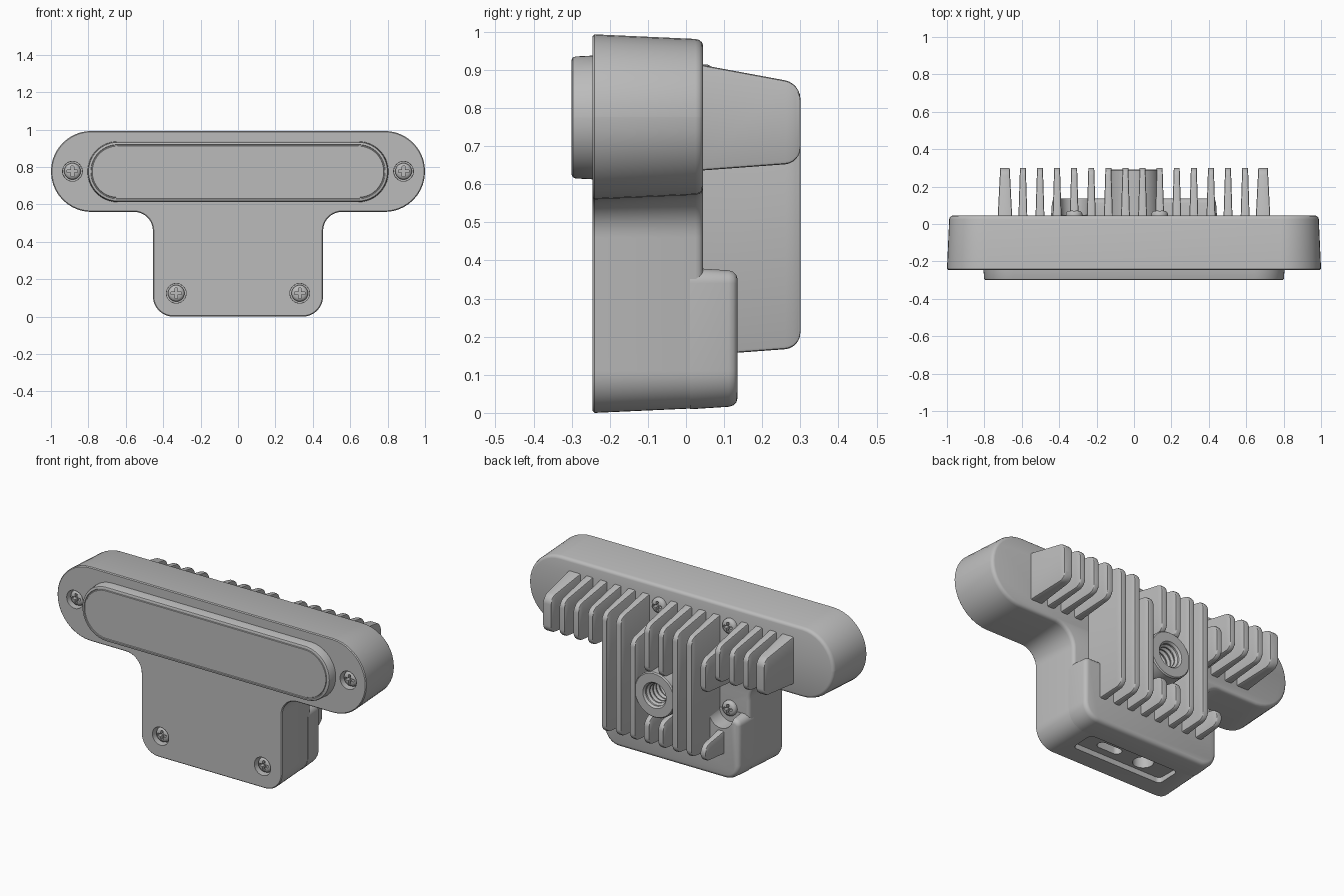
import bpy, bmesh, math
from mathutils import Vector, Matrix

if "Cube" in bpy.data.objects:
    bpy.data.objects.remove(bpy.data.objects["Cube"])

metal = bpy.data.materials.new("grey_metal")
metal.use_nodes = True
GREY = (0.5, 0.5, 0.5, 1)
metal.diffuse_color = GREY
metal.node_tree.nodes["Principled BSDF"].inputs["Base Color"].default_value = GREY
parts = []


def make(name, bm):
    bmesh.ops.recalc_face_normals(bm, faces=bm.faces)
    mesh = bpy.data.meshes.new(name)
    bm.to_mesh(mesh)
    bm.free()
    mesh.materials.append(metal)
    obj = bpy.data.objects.new(name, mesh)
    bpy.context.collection.objects.link(obj)
    parts.append(obj)
    return obj


def rounded(corners, inset=0, seg=10):
    """Outline of right-angled (x, z, radius) corners, shrunk by inset."""
    out = []
    for i, (x, z, r) in enumerate(corners):
        p = Vector((x, z))
        a = (Vector(corners[i - 1][:2]) - p).normalized()
        b = (Vector(corners[(i + 1) % len(corners)][:2]) - p).normalized()
        side = 1 if b.cross(a) > 0 else -1
        p += (a + b) * inset * side
        r = max(r - inset * side, 0.001)
        for k in range(seg + 1):
            t = math.pi / 2 * k / seg
            out.append(p + r * (a + b - b * math.cos(t) - a * math.sin(t)))
    return out


def box(x0, x1, z0, z1, r):
    return [(x0, z0, r), (x1, z0, r), (x1, z1, r), (x0, z1, r)]


def loft(name, layers, bm=None):
    """Skin matching (y, outline) layers and cap both ends."""
    own = bm is None
    bm = bmesh.new() if own else bm
    rings = [[bm.verts.new((p.x, y, p.y)) for p in ring] for y, ring in layers]
    n = len(rings[0])
    for lo, hi in zip(rings, rings[1:]):
        for i in range(n):
            j = (i + 1) % n
            bm.faces.new((lo[i], lo[j], hi[j], hi[i]))
    bm.faces.new(rings[0])
    bm.faces.new(rings[-1])
    return make(name, bm) if own else None


def circle(x, z, r, n=32):
    return [Vector((x + r * math.cos(math.tau * i / n), z + r * math.sin(math.tau * i / n)))
            for i in range(n)]


def cut(obj, cutter):
    mod = obj.modifiers.new("cut", 'BOOLEAN')
    mod.object, mod.operation, mod.solver = cutter, 'DIFFERENCE', 'EXACT'
    bpy.context.view_layer.objects.active = obj
    bpy.ops.object.modifier_apply(modifier=mod.name)
    parts.remove(cutter)
    bpy.data.objects.remove(cutter)


def draft(y):
    return (y + 0.245) * 0.045


# T-shaped housing with drafted walls and softened edges
half = [(0.455, 0, 0.11), (0.455, 0.56, 0.1), (1, 0.56, 0.216), (1, 0.993, 0.216)]
tee = half + [(-x, z, r) for x, z, r in reversed(half)]
housing = loft("housing", [(y, rounded(tee, d)) for y, d in
               [(-0.245, 0.005), (-0.24, 0), (0.025, 0.012), (0.035, 0.015),
                (0.042, 0.021), (0.045, 0.03)]])

# Counterbores for the front screws
front_screws = [(s * x, z) for s in (1, -1) for x, z in ((0.885, 0.777), (0.33, 0.125))]
bm = bmesh.new()
for x, z in front_screws:
    loft("", [(-0.3, circle(x, z, 0.054)), (-0.2, circle(x, z, 0.052))], bm)
cut(housing, make("bore_cutter", bm))

# Connector recess underneath, with a slot and a round socket
TURN = Matrix.Translation((0, -0.07, 0)) @ Matrix.Rotation(-math.pi / 2, 4, 'X')
for outline, depth in ((rounded(box(-0.29, 0.29, -0.072, 0.072, 0.025)), 0.035),
                       (rounded(box(0.03, 0.18, -0.028, 0.028, 0.027)), 0.13),
                       (circle(-0.12, 0, 0.055), 0.13)):
    bm = bmesh.new()
    loft("", [(-0.05, outline), (depth, outline)], bm)
    bm.transform(Matrix.Translation((0, -0.07, 0)) @ Matrix.Rotation(math.pi / 2, 4, 'X'))
    cut(housing, make("socket_cutter", bm))

# Thicker lower back, notched around a screw
foot = box(-0.455, 0.455, 0, 0.39, 0.11)
foot[2], foot[3] = (0.455, 0.39, 0.05), (-0.455, 0.39, 0.05)
lower_back = loft("lower_back", [(y, rounded(foot, d)) for y, d in
                  [(0.01, draft(0.01) - 0.002), (0.112, draft(0.112)), (0.124, 0.02),
                   (0.132, 0.028), (0.135, 0.038)]])
bm = bmesh.new()
loft("", [(0.048, circle(-0.32, 0.38, 0.07)), (0.2, circle(-0.32, 0.38, 0.08))], bm)
cut(lower_back, make("notch_cutter", bm))

# Raised front window with a fine rim
pill = box(-0.805, 0.805, 0.612, 0.938, 0.162)
loft("front_window", [(y, rounded(pill, d, 14)) for y, d in
     [(-0.23, 0), (-0.29, 0.003), (-0.297, 0.006), (-0.3, 0.012),
      (-0.3, 0.018), (-0.296, 0.02), (-0.296, 0.024), (-0.3, 0.026)]])


# Cooling fins, tapering towards rounded tips
def fin(x, low=0.15, high=0.915, wide=0.048):
    layers = []
    for y, drop in [(0.03, 0)] + [(0.26 + 0.04 * math.sin(t), 0.04 * (1 - math.cos(t)))
                                  for t in [math.pi / 2 * k / 6 for k in range(7)]]:
        f = (y - 0.03) / 0.27
        w = wide * (1 - 0.35 * f) / 2
        if drop > 0.03:
            w -= 0.004
        layers.append((y, rounded(box(x - w, x + w, low + 0.02 * f + drop,
                                      high - 0.05 * f - drop, 0.008), 0, 2)))
    loft("cooling_fin", layers)


BOSS_Z = 0.47
for i in range(8):
    for s in (1, -1):
        x = s * (0.0457 + 0.0914 * i)
        if i == 7:
            fin(s * 0.69, 0.635, wide=0.078)
        elif i > 3:
            fin(x, 0.635)
        elif i == 0:
            fin(x, BOSS_Z + 0.1)
            fin(x, high=BOSS_Z - 0.1)
        elif i == 1 and s > 0:
            fin(x, high=0.81)
        elif i == 3 and s < 0:
            fin(x, 0.55, 0.81)
            fin(x, high=0.31)
        else:
            fin(x)

# Mounting boss with a threaded hole
profile = [(0.03, 0.142), (0.285, 0.132), (0.292, 0.126), (0.292, 0.075), (0.28, 0.066)]
for k in range(6):
    y = 0.27 - 0.03 * k
    profile += [(y, 0.066), (y - 0.01, 0.055), (y - 0.017, 0.055), (y - 0.025, 0.066)]
loft("mounting_boss", [(y, circle(0, BOSS_Z, r, 40)) for y, r in profile])

# Cross-head screw, built once and repeated
screw = loft("screw", [(y, circle(0, 0, r)) for y, r in
             [(0.03, 0.044), (-0.006, 0.044), (-0.014, 0.04), (-0.02, 0.03), (-0.022, 0.015)]])
for w, h in ((0.028, 0.007), (0.007, 0.028)):
    slot = rounded(box(-w, w, -h, h, 0.001), 0, 1)
    cut(screw, loft("cross_cutter", [(-0.05, slot), (0.004, slot)]))
back_screws = [(0.137, 0.87), (-0.32, 0.87), (-0.32, 0.39)]
places = ([(x, -0.212, z, 0) for x, z in front_screws]
          + [(x, 0.05, z, math.pi) for x, z in back_screws])
for i, (x, y, z, turn) in enumerate(places):
    obj = screw if i == 0 else screw.copy()
    if i:
        bpy.context.collection.objects.link(obj)
    obj.location = (x, y, z)
    obj.rotation_euler = (0, 0, turn)

# Smooth the curved walls, keep the edges crisp
bpy.ops.object.select_all(action='DESELECT')
for obj in parts:
    obj.select_set(True)
bpy.context.view_layer.objects.active = housing
bpy.ops.object.shade_smooth_by_angle(angle=math.radians(35))
